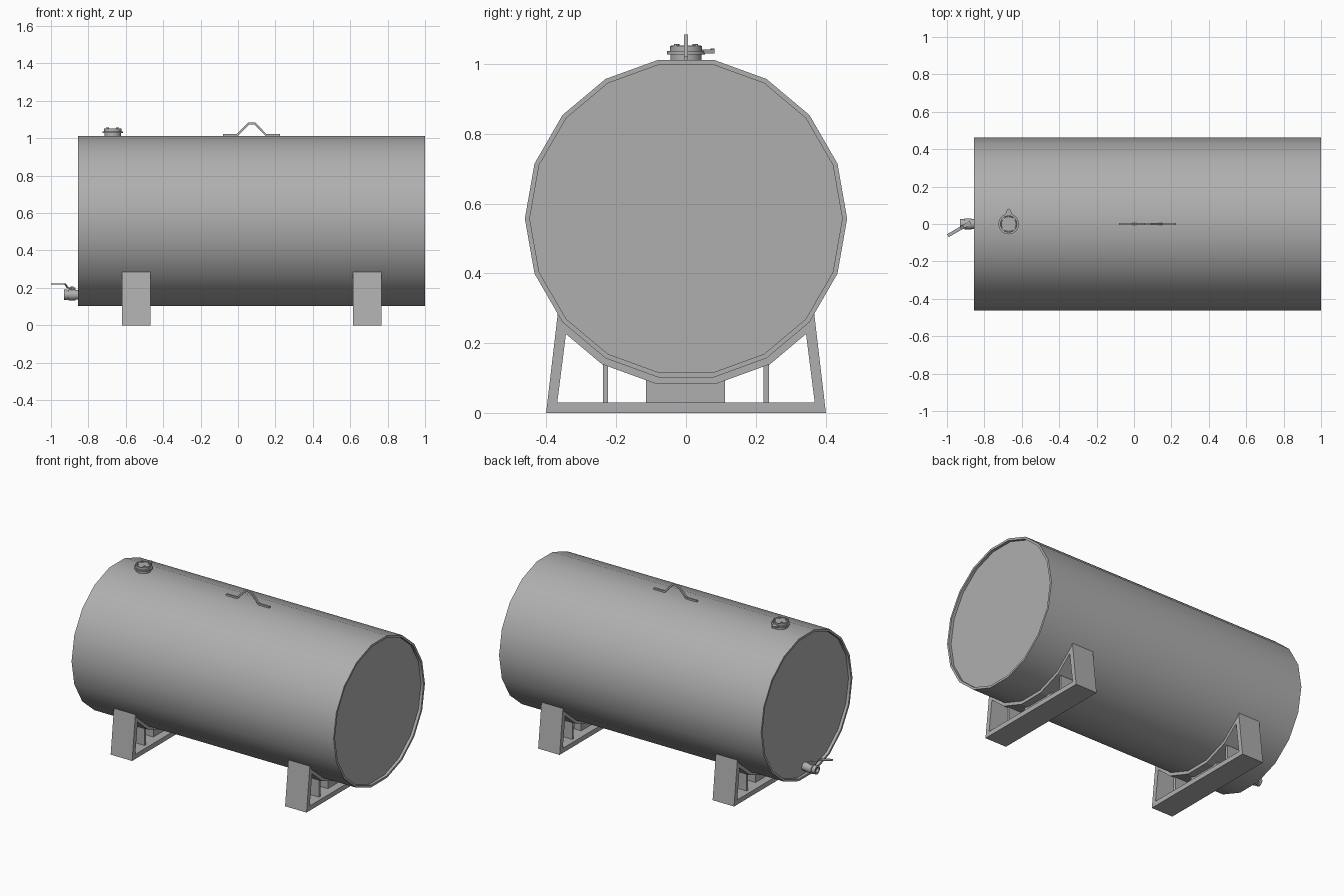
import bpy, bmesh
from math import sin, cos, pi, radians
from mathutils import Vector, Matrix

if "Cube" in bpy.data.objects:
    bpy.data.objects.remove(bpy.data.objects["Cube"])

# Dark grey paint shared by all parts
paint = bpy.data.materials.new("grey_paint")
paint.diffuse_color = (0.43, 0.43, 0.43, 1)
paint.use_nodes = True
paint.node_tree.nodes["Principled BSDF"].inputs["Base Color"].default_value = paint.diffuse_color


def finish(name, bm, smooth=True):
    bmesh.ops.remove_doubles(bm, verts=bm.verts, dist=1e-6)
    bmesh.ops.recalc_face_normals(bm, faces=bm.faces)
    me = bpy.data.meshes.new(name)
    bm.to_mesh(me)
    bm.free()
    me.materials.append(paint)
    ob = bpy.data.objects.new(name, me)
    bpy.context.collection.objects.link(ob)
    if smooth:
        bpy.ops.object.select_all(action='DESELECT')
        ob.select_set(True)
        bpy.context.view_layer.objects.active = ob
        bpy.ops.object.shade_smooth_by_angle(angle=radians(35))
    return ob


def lathe(name, profile, sides, origin, axis):
    """Revolve (radius, distance) points around the x or z axis."""
    bm = bmesh.new()
    rings = []
    for r, d in profile:
        ring = []
        for i in range(sides):
            a = 2 * pi * i / sides
            u, v = r * cos(a), r * sin(a)
            p = (d, u, v) if axis == 'x' else (u, v, d)
            ring.append(bm.verts.new(Vector(p) + Vector(origin)))
        rings.append(ring)
    for a, b in zip(rings, rings[1:]):
        for i in range(sides):
            j = (i + 1) % sides
            bm.faces.new((a[i], a[j], b[j], b[i]))
    bm.faces.new(rings[0])
    bm.faces.new(rings[-1])
    return finish(name, bm)


def prism(name, pts, lo, hi, axis='x', matrix=None):
    """Extrude a 2D outline along x (y,z points), y (x,z) or z (x,y)."""
    place = {'x': lambda p, d: (d, p[0], p[1]),
             'y': lambda p, d: (p[0], d, p[1]),
             'z': lambda p, d: (p[0], p[1], d)}[axis]
    bm = bmesh.new()
    a = [bm.verts.new(place(p, lo)) for p in pts]
    b = [bm.verts.new(place(p, hi)) for p in pts]
    bm.faces.new(a)
    bm.faces.new(b)
    for i in range(len(pts)):
        j = (i + 1) % len(pts)
        bm.faces.new((a[i], a[j], b[j], b[i]))
    if matrix:
        bm.transform(matrix)
    return finish(name, bm, False)


def rect(u0, u1, v0, v1):
    return [(u0, v0), (u1, v0), (u1, v1), (u0, v1)]


# Tank shell with recessed end plates
CZ, R = 0.557, 0.462
lathe("tank", [(0.448, -0.837), (0.448, -0.855), (R, -0.855), (R, 1.0),
               (0.448, 1.0), (0.448, 0.982)], 18, (0, 0, CZ), 'x')


# Support saddles: frame, curved cradle, inset ribs and centre block
def arc(r, angles):
    return [(r * cos(radians(a)), CZ + r * sin(radians(a))) for a in angles]


steps = list(range(-140, -39, 20))
cradle = arc(R - 0.001, steps) + arc(0.482, steps[::-1])
half = [(0.401, 0), (0.367, 0.29), (0.343, 0.235), (0.369, 0.03)]
frame = half + [(-y, z) for y, z in reversed(half)]
for side, x0 in (("left", -0.621), ("right", 0.614)):
    x1 = x0 + 0.152
    prism(side + "_saddle_frame", frame, x0, x1)
    prism(side + "_saddle_cradle", cradle, x0, x1)
    prism(side + "_saddle_block", rect(-0.114, 0.112, 0.03, 0.095), x0 + 0.05, x1 - 0.05)
    for tag, y in (("front", -0.231), ("back", 0.23)):
        prism(f"{side}_saddle_{tag}_rib", rect(y - 0.0075, y + 0.0075, 0.03, 0.15),
              x0 + 0.025, x1 - 0.025)

# Lifting handle on top: bent flat bar
path = [(-0.08, 1.011), (-0.003, 1.011), (0.06, 1.074), (0.088, 1.074), (0.148, 1.011), (0.225, 1.011)]
over = [(-0.08, 1.022), (-0.007, 1.022), (0.056, 1.085), (0.092, 1.085), (0.152, 1.022), (0.225, 1.022)]
prism("lifting_handle", path + over[::-1], -0.006, 0.006, 'y')

# Filler cap with flange, hinge and small studs
FX = -0.67
lathe("filler_cap", [(0.045, 1.005), (0.045, 1.028), (0.055, 1.028), (0.055, 1.037),
                     (0.046, 1.037), (0.046, 1.052), (0.041, 1.053), (0.039, 1.049)],
      24, (FX, 0, 0), 'z')
for i in range(4):
    a = pi / 4 + i * pi / 2
    lathe("cap_stud", [(0.008, 1.045), (0.008, 1.057)], 8,
          (FX + 0.038 * cos(a), 0.038 * sin(a), 0), 'z')
prism("cap_hinge", [(FX - 0.022, 0.045), (FX + 0.022, 0.045), (FX + 0.007, 0.08), (FX - 0.007, 0.08)],
      1.031, 1.042, 'z')
lathe("cap_hinge_pin", [(0.006, 1.03), (0.006, 1.045)], 10, (FX, 0.076, 0), 'z')

# Drain valve on the left end
VZ = 0.163
lathe("drain_valve", [(0.026, -0.835), (0.026, -0.868), (0.03, -0.868), (0.03, -0.905),
                      (0.024, -0.905), (0.024, -0.912), (0.027, -0.912), (0.027, -0.93),
                      (0.016, -0.93), (0.016, -0.915)], 12, (0, 0, VZ), 'x')
lathe("valve_stem", [(0.013, 0.17), (0.013, 0.196), (0.008, 0.196), (0.008, 0.208)],
      10, (-0.887, 0, 0), 'z')

# Valve lever: stepped bar swung towards the front
lever = [(0.015, 0.196), (-0.025, 0.196), (-0.042, 0.217), (-0.125, 0.217),
         (-0.125, 0.224), (-0.045, 0.224), (-0.028, 0.203), (0.015, 0.203)]
prism("valve_lever", lever, -0.009, 0.009, 'y',
      Matrix.Translation((-0.887, 0, 0)) @ Matrix.Rotation(radians(30), 4, 'Z'))
